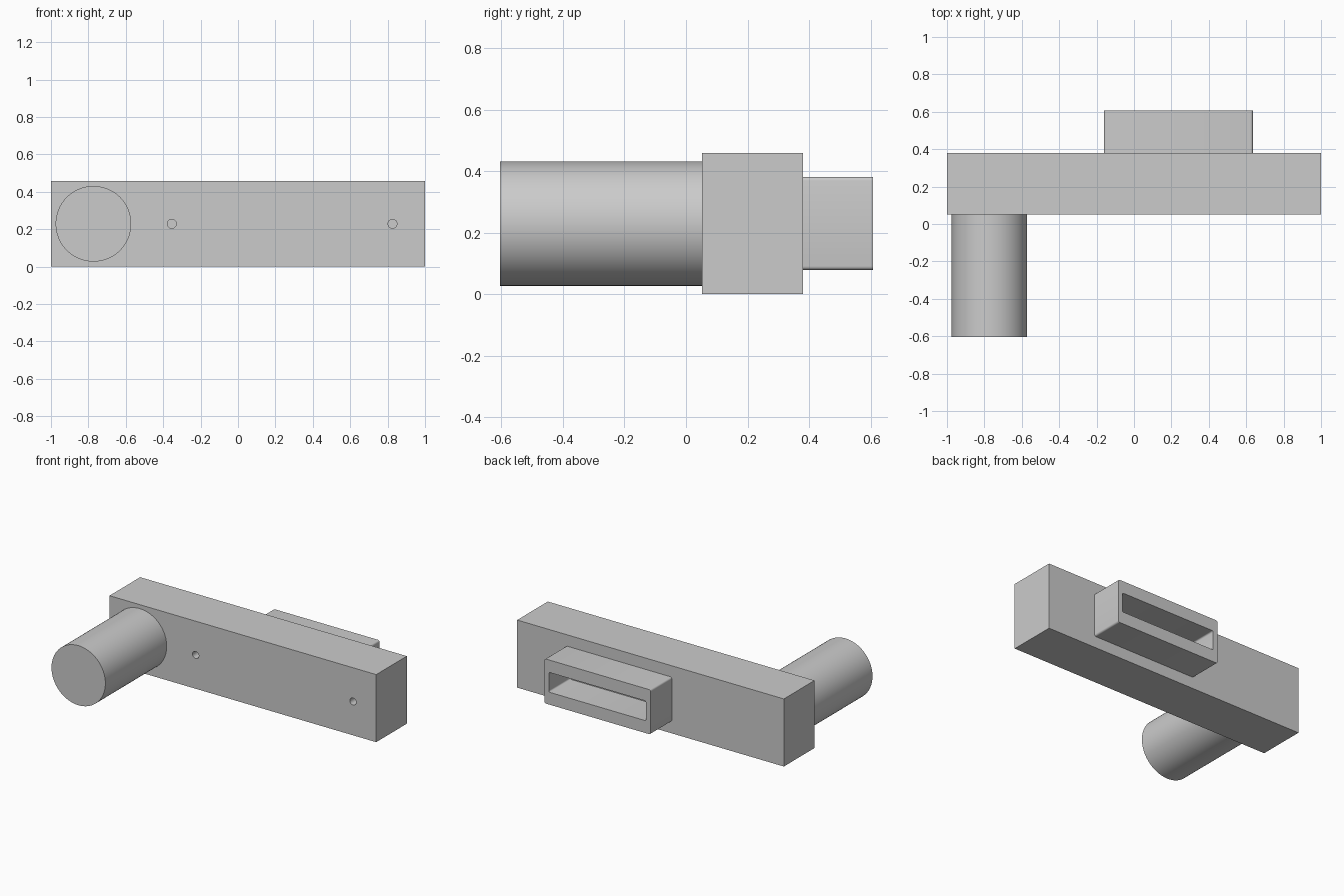
import bpy
import math

if "Cube" in bpy.data.objects:
    bpy.data.objects.remove(bpy.data.objects["Cube"], do_unlink=True)

grey = bpy.data.materials.new("plain_grey")
grey.use_nodes = True
grey.diffuse_color = (0.6, 0.6, 0.6, 1)
grey.node_tree.nodes["Principled BSDF"].inputs["Base Color"].default_value = (0.6, 0.6, 0.6, 1)

MID_Z = 0.229


def finish(obj, name):
    obj.name = name
    obj.data.materials.append(grey)
    return obj


def box(name, x, y, z, corner=0):
    """Box from ranges; corner rounds the edges that run along y."""
    bpy.ops.mesh.primitive_cube_add(size=1, location=[sum(r) / 2 for r in (x, y, z)])
    obj = bpy.context.object
    obj.scale = [r[1] - r[0] for r in (x, y, z)]
    bpy.ops.object.transform_apply(location=False, rotation=False, scale=True)
    if corner:
        weights = obj.data.attributes.new("bevel_weight_edge", "FLOAT", "EDGE")
        for edge in obj.data.edges:
            a, b = (obj.data.vertices[i].co for i in edge.vertices)
            weights.data[edge.index].value = float(abs(a.y - b.y) > 0.01)
        mod = obj.modifiers.new("round_corners", "BEVEL")
        mod.limit_method = "WEIGHT"
        mod.width = corner
        mod.segments = 4
        bpy.ops.object.modifier_apply(modifier=mod.name)
    return finish(obj, name)


def rod(name, x, y, radius, sides):
    """Cylinder lying along y."""
    bpy.ops.mesh.primitive_cylinder_add(
        vertices=sides, radius=radius, depth=y[1] - y[0],
        location=(x, sum(y) / 2, MID_Z), rotation=(math.pi / 2, 0, 0))
    return finish(bpy.context.object, name)


def cut(target, cutter):
    mod = target.modifiers.new("cut", "BOOLEAN")
    mod.operation = "DIFFERENCE"
    mod.solver = "EXACT"
    mod.object = cutter
    bpy.context.view_layer.objects.active = target
    bpy.ops.object.modifier_apply(modifier=mod.name)
    bpy.data.objects.remove(cutter, do_unlink=True)


# Long main bar with two blind screw holes in the front
bar = box("main_bar", (-1, 1), (0.052, 0.38), (0, 0.458))
for hole_x in (-0.354, 0.826):
    cut(bar, rod("hole_cutter", hole_x, (0, 0.2), 0.024, 32))

# Round post at the front
post = rod("round_post", -0.773, (-0.605, 0.052), 0.202, 96)

# Slotted block at the back
socket = box("slotted_block", (-0.16, 0.635), (0.38, 0.608), (0.079, 0.381), 0.012)
cut(socket, box("slot_cutter", (-0.125, 0.603), (0.3, 0.7), (0.163, 0.297), 0.01))

for obj in (bar, post, socket):
    bpy.ops.object.select_all(action="DESELECT")
    obj.select_set(True)
    bpy.context.view_layer.objects.active = obj
    bpy.ops.object.shade_smooth_by_angle(angle=math.radians(30))
